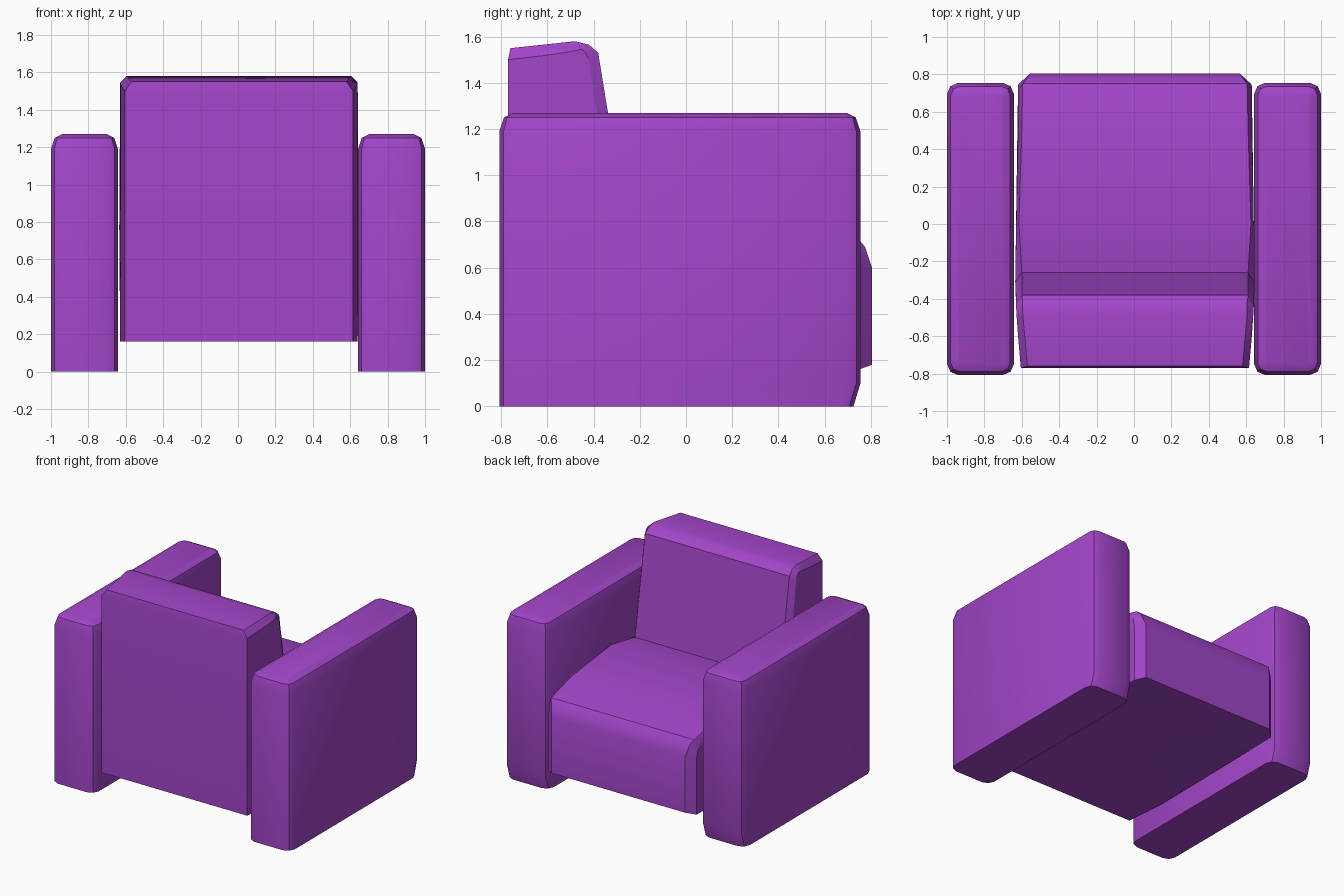
import bpy, bmesh
from math import radians

if "Cube" in bpy.data.objects:
    bpy.data.objects.remove(bpy.data.objects["Cube"])

mat = bpy.data.materials.new("purple_fabric")
mat.diffuse_color = (0.36, 0.06, 0.58, 1)
mat.use_nodes = True
mat.node_tree.nodes["Principled BSDF"].inputs["Base Color"].default_value = mat.diffuse_color


def loft(name, rings):
    """Skin closed rings of points and cap both ends."""
    bm = bmesh.new()
    vs = [[bm.verts.new(p) for p in r] for r in rings]
    n = len(rings[0])
    for a, b in zip(vs, vs[1:]):
        for i in range(n):
            j = (i + 1) % n
            bm.faces.new((a[i], a[j], b[j], b[i]))
    bm.faces.new(vs[0])
    bm.faces.new(vs[-1])
    bmesh.ops.recalc_face_normals(bm, faces=bm.faces)
    me = bpy.data.meshes.new(name)
    bm.to_mesh(me)
    bm.free()
    ob = bpy.data.objects.new(name, me)
    bpy.context.collection.objects.link(ob)
    me.materials.append(mat)
    bpy.ops.object.select_all(action='DESELECT')
    ob.select_set(True)
    bpy.context.view_layer.objects.active = ob
    bpy.ops.object.shade_smooth_by_angle(angle=radians(30))
    return ob


def rounded_rect(x0, x1, y0, y1, c, z):
    """Rectangle with two-segment corners of size c."""
    k = c * 0.3
    pts = []
    for x, y, sx, sy, flip in ((x0, y0, 1, 1, 0), (x1, y0, -1, 1, 1),
                               (x1, y1, -1, -1, 0), (x0, y1, 1, -1, 1)):
        corner = [(x, y + sy * c), (x + sx * k, y + sy * k), (x + sx * c, y)]
        pts += corner[::-1] if flip else corner
    return [(px, py, z) for px, py in pts]


# Arms: rounded slabs, tucked in at the lower front
for side, s in (("left", -1), ("right", 1)):
    rings = []
    for z, inset, corner, tuck in ((0, 0, 0.06, 0.03), (0.1, 0, 0.06, 0),
                                   (1.19, 0, 0.06, 0), (1.25, 0.02, 0.045, 0),
                                   (1.27, 0.06, 0.015, 0)):
        xs = sorted((s * (0.642 + inset), s * (1.0 - inset)))
        rings.append(rounded_rect(*xs, -0.808 + inset, 0.755 - inset - tuck, corner, z))
    loft(side + "_arm", rings)

# Seat and backrest: one side profile; each row is the edge of the broad
# faces (y, z, half width) then the edge of the side panel (y, z, half width)
profile = [
    (-0.77, 0.16, 0.61, -0.45, 0.16, 0.635),
    (-0.77, 1.50, 0.61, -0.60, 1.52, 0.625),
    (-0.76, 1.55, 0.575, -0.50, 1.535, 0.632),
    (-0.48, 1.58, 0.60, -0.45, 1.545, 0.635),
    (-0.42, 1.565, 0.60, -0.435, 1.53, 0.635),
    (-0.38, 1.53, 0.605, -0.42, 1.50, 0.635),
    (-0.26, 0.79, 0.605, -0.31, 0.77, 0.64),
    (0.00, 0.83, 0.62, 0.00, 0.78, 0.635),
    (0.50, 0.785, 0.605, 0.50, 0.74, 0.625),
    (0.75, 0.72, 0.60, 0.72, 0.675, 0.625),
    (0.775, 0.69, 0.58, 0.74, 0.655, 0.625),
    (0.805, 0.60, 0.56, 0.75, 0.60, 0.62),
    (0.805, 0.18, 0.56, 0.75, 0.16, 0.62),
]
cx = 0.005
loft("seat_and_backrest", [
    [(cx - p[5], p[3], p[4]) for p in profile],
    [(cx - p[2], p[0], p[1]) for p in profile],
    [(cx + p[2], p[0], p[1]) for p in profile],
    [(cx + p[5], p[3], p[4]) for p in profile],
])
